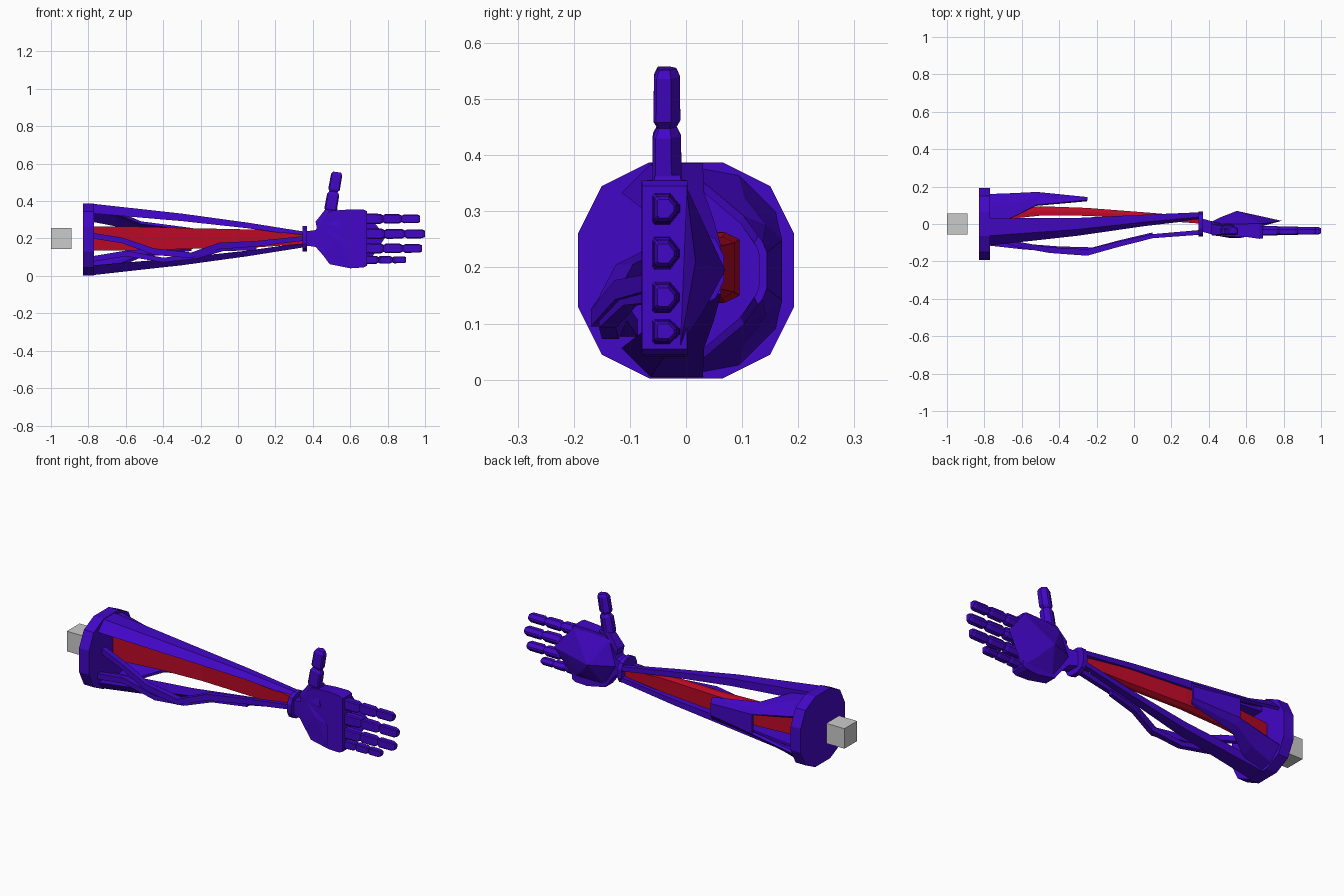
import bpy, bmesh
from mathutils import Vector

if "Cube" in bpy.data.objects:
    bpy.data.objects.remove(bpy.data.objects["Cube"])


def material(name, rgb):
    m = bpy.data.materials.new(name)
    m.diffuse_color = (*rgb, 1)
    m.use_nodes = True
    m.node_tree.nodes["Principled BSDF"].inputs["Base Color"].default_value = m.diffuse_color
    return m


PURPLE = material("purple", (0.055, 0.002, 0.56))
RED = material("red", (0.5, 0.003, 0.02))
ZC = 0.195  # height of the arm axis

SQUARE = [(-.5, -.5), (.5, -.5), (.5, .5), (-.5, .5)]
WEDGE = [(-.62, -.5), (.5, -.5), (.5, .5), (-.22, .5)]
TRAPEZOID = [(-.5, -.5), (.0, -.5), (.5, -.4), (.5, .4), (.0, .5), (-.5, .5)]
PENTA = [(-.5, -.4), (-.4, -.5), (.15, -.5), (.5, -.12), (.5, .12), (.15, .5), (-.4, .5), (-.5, .4)]
# Rounded-square outline with twelve sides
QUARTER = [(.5, .17), (.39, .39), (.17, .5)]
TWELVE = []
for k in range(4):
    for a, b in QUARTER:
        for _ in range(k):
            a, b = -b, a
        TWELVE.append((a, b))


def finish(name, bm, mat):
    bmesh.ops.recalc_face_normals(bm, faces=bm.faces)
    me = bpy.data.meshes.new(name)
    bm.to_mesh(me)
    bm.free()
    if mat:
        me.materials.append(mat)
    ob = bpy.data.objects.new(name, me)
    bpy.context.collection.objects.link(ob)
    return ob


def bar(name, path, prof=SQUARE, mat=PURPLE, v=(0, 0, 1)):
    """Loft prof along path; each station is x, y, z, width in y, width along v."""
    bm = bmesh.new()
    v = Vector(v)
    rings = [[bm.verts.new(Vector((x, y + a * wy, z)) + v * (b * wv)) for a, b in prof]
             for x, y, z, wy, wv in path]
    n = len(prof)
    for r0, r1 in zip(rings, rings[1:]):
        for i in range(n):
            j = (i + 1) % n
            bm.faces.new((r0[i], r0[j], r1[j], r1[i]))
    bm.faces.new(rings[0])
    bm.faces.new(rings[-1])
    return finish(name, bm, mat)


def hull(name, pts, mat=PURPLE):
    bm = bmesh.new()
    for p in pts:
        bm.verts.new(p)
    res = bmesh.ops.convex_hull(bm, input=bm.verts)
    bmesh.ops.delete(bm, geom=[g for g in res["geom_interior"] if isinstance(g, bmesh.types.BMVert)],
                     context='VERTS')
    return finish(name, bm, mat)


# Elbow: grey mount and twelve-sided disc, wrist collar
bar("elbow_mount", [(-1, 0, .2, .11, .11), (-.89, 0, .2, .11, .11)], mat=None)
bar("elbow_disc", [(-.83, 0, ZC, .385, .385), (-.77, 0, ZC, .385, .385)], TWELVE)
bar("wrist_collar", [(.345, 0, .198, .135, .135), (.37, 0, .198, .135, .135)], TWELVE)

# Red core beam
bar("core_beam", [(-.78, .04, .2, .05, .13), (-.5, .07, .2, .05, .125), (-.25, .065, .2, .042, .11),
                  (.1, .04, .2, .038, .095), (.35, .02, .195, .035, .05)], TRAPEZOID, RED)

# Upper and lower main struts, mirrored about the arm axis
for name, s in (("upper_strut", 1), ("lower_strut", -1)):
    bar(name, [(-.78, -.035, ZC + s * .165, .13, s * .052), (-.3, -.01, ZC + s * .118, .085, s * .04),
               (.05, .022, ZC + s * .075, .055, s * .03), (.35, .045, ZC + s * .03, .035, s * .025)], WEDGE)

# Thin twisting struts along the front
bar("twist_strut_long", [(-.78, -.06, .215, .03, .03), (-.62, -.11, .19, .03, .03),
                         (-.45, -.14, .13, .03, .035), (-.25, -.152, .11, .035, .03),
                         (-.1, -.112, .16, .03, .035), (.1, -.065, .172, .022, .03),
                         (.35, -.045, .2, .025, .025)])
bar("twist_strut_short", [(-.78, -.1, .09, .03, .03), (-.6, -.12, .12, .03, .03),
                          (-.4, -.135, .085, .03, .025), (-.22, -.14, .105, .03, .025),
                          (-.08, -.1, .145, .025, .025), (.1, -.055, .15, .02, .025)])

# Rear guard: two arms that join into one plate behind the core beam
rows = [(-.78, (-.02, .185), (.09, .165), (.155, .1)),
        (-.65, (.035, .145), (.1, .125), (.16, .075)),
        (-.52, (.1, .09), (.138, .075), (.165, .05)),
        (-.25, (.125, .055), (.132, .045), (.137, .03))]
bm = bmesh.new()
sides = [[[bm.verts.new((x, y, ZC + s * h)) for y, h in pts] for x, *pts in rows] for s in (1, -1)]
for g in sides:
    for r0, r1 in zip(g, g[1:]):
        for i in range(2):
            bm.faces.new((r0[i], r0[i + 1], r1[i + 1], r1[i]))
up, low = sides
bm.faces.new((up[2][2], low[2][2], low[3][2], up[3][2]))
sol = finish("rear_guard", bm, PURPLE).modifiers.new("thickness", 'SOLIDIFY')
sol.thickness = .015
sol.offset = 0

# Palm with wrist neck
bar("palm", [(.36, -.005, .2, .07, .075), (.415, -.02, .2, .07, .09), (.455, -.03, .21, .07, .2),
             (.49, -.035, .205, .065, .285), (.6, -.034, .198, .07, .315),
             (.67, -.038, .2, .082, .31), (.69, -.038, .2, .08, .29)])
hull("palm_heel", [(.46, -.066, .11), (.46, -.066, .27), (.6, -.076, .06), (.6, -.076, .17),
                   (.52, -.076, .2), (.42, -.04, .17), (.42, -.04, .24)])

# Faceted back of the hand with pointed knuckle guard
hull("hand_back", [(.46, 0, .33), (.68, 0, .345), (.69, -.01, .06), (.5, -.01, .065), (.41, .01, .2),
                   (.55, .07, .195), (.62, .035, .27), (.62, .03, .12), (.79, .017, .21), (.46, .035, .2)])


def finger(name, start, end, parts, wy, wv, v):
    """Chain of bevelled phalanges joined by narrow necks."""
    a, b = Vector(start), Vector(end)
    st = []
    for k in range(parts):
        f = 1 - .08 * k
        for t, q in ((0, .7), (.12, 1), (.86, .97), (1, .7)):
            st.append((*a.lerp(b, (k + t * .99) / parts), wy * q * f, wv * q * f))
    bar(name, st, PENTA, v=v)


# Four fingers and the thumb
for name, z, tip, w in (("index", .305, .975, .056), ("middle", .225, 1, .058),
                        ("ring", .147, .985, .056), ("little", .086, .9, .044)):
    finger(name + "_finger", (.675, -.036, z), (tip, -.036, z), 3, .05, w, (0, 0, 1))
hull("thumb_base", [(.415, y, .29) for y in (-.06, 0)] + [(.425, y, .24) for y in (-.06, 0)] +
     [(.47, y, .36) for y in (-.055, -.01)] + [(.53, y, .365) for y in (-.055, -.01)] +
     [(.55, y, .26) for y in (-.076, 0)])
finger("thumb", (.493, -.034, .345), (.53, -.034, .556), 2, .052, .067, (1, 0, -.15))
